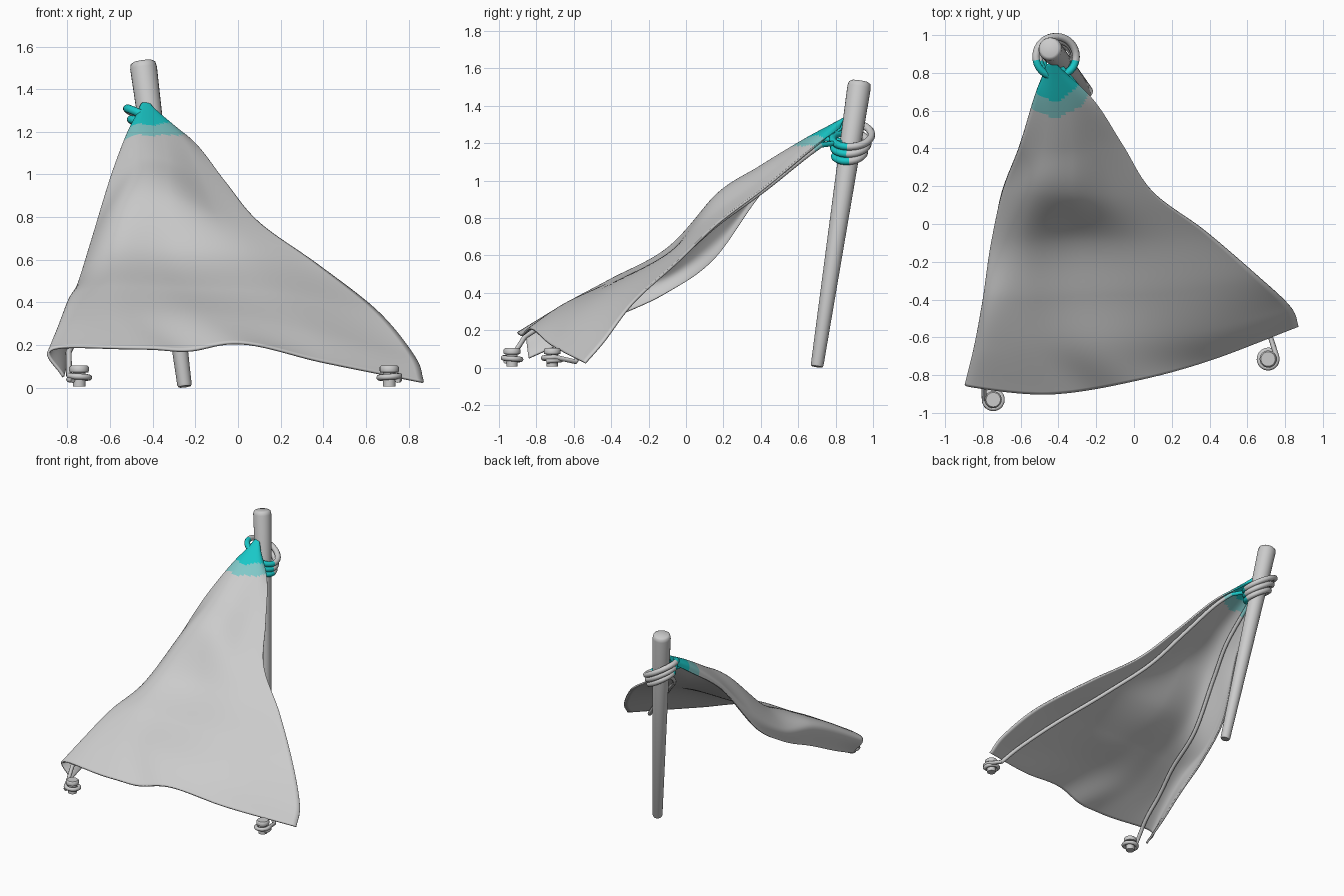
import bpy, bmesh, math
from mathutils import Vector

default_cube = bpy.data.objects.get("Cube")
if default_cube:
    bpy.data.objects.remove(default_cube, do_unlink=True)


def make_material(name, colour):
    mat = bpy.data.materials.new(name)
    mat.use_nodes = True
    mat.diffuse_color = (*colour, 1)
    mat.node_tree.nodes["Principled BSDF"].inputs["Base Color"].default_value = (*colour, 1)
    return mat


grey = make_material("light grey", (0.6, 0.6, 0.6))
teal = make_material("bright teal", (0.01, 0.58, 0.58))
pale_teal = make_material("pale teal", (0.22, 0.58, 0.58))
PALETTE = (grey, teal, pale_teal)
APEX = Vector((-0.43, 0.87, 1.3))


def apex_colour(point):
    """Teal patch around the tied corner, fading through a pale band."""
    offset = point - APEX
    offset.x *= 1.3
    distance = offset.length + 0.008 * math.sin(50 * point.x)
    if distance < 0.225:
        return 1
    return 2 if distance < 0.325 else 0


def paint(obj, rule):
    for mat in PALETTE:
        obj.data.materials.append(mat)
    for face in obj.data.polygons:
        face.material_index = rule(face.center)


def smooth(obj):
    bpy.ops.object.select_all(action='DESELECT')
    obj.select_set(True)
    bpy.context.view_layer.objects.active = obj
    bpy.ops.object.shade_smooth_by_angle(angle=math.radians(45))


def object_from_bmesh(name, bm):
    mesh = bpy.data.meshes.new(name)
    bmesh.ops.recalc_face_normals(bm, faces=bm.faces)
    bm.to_mesh(mesh)
    bm.free()
    obj = bpy.data.objects.new(name, mesh)
    bpy.context.collection.objects.link(obj)
    return obj


# Cloth cross-sections from the tied corner to the front hem; each runs from
# the hanging side flap, over the fold, across the sheet to the far edge
SECTIONS = [
    [(-.46, .83, 1.27), (-.46, .84, 1.3), (-.45, .85, 1.33), (-.43, .86, 1.34), (-.41, .84, 1.32), (-.39, .82, 1.28)],
    [(-.52, .68, 1.16), (-.51, .66, 1.2), (-.45, .64, 1.22), (-.36, .64, 1.21), (-.28, .65, 1.19), (-.21, .65, 1.15)],
    [(-.6, .42, .95), (-.58, .42, 1), (-.46, .4, 1.07), (-.33, .4, 1.06), (-.18, .41, 1), (-.06, .42, .96)],
    [(-.7, .15, .58), (-.67, .18, .72), (-.52, .18, .91), (-.33, .16, .91), (-.1, .16, .82), (.1, .17, .77)],
    [(-.74, -.12, .39), (-.74, -.1, .5), (-.58, -.1, .63), (-.3, -.08, .62), (.05, -.08, .61), (.38, -.04, .57)],
    [(-.77, -.4, .26), (-.785, -.4, .42), (-.6, -.4, .47), (-.25, -.38, .46), (.18, -.36, .44), (.66, -.28, .35)],
    [(-.8, -.64, .14), (-.83, -.65, .3), (-.6, -.66, .33), (-.17, -.64, .34), (.3, -.58, .28), (.83, -.44, .14)],
    [(-.82, -.84, .05), (-.87, -.86, .18), (-.45, -.9, .185), (0, -.83, .21), (.4, -.72, .12), (.87, -.54, .025)],
]


def spline(points, t):
    """Smooth curve through all points, with t counted in points."""
    last = len(points) - 1
    i = min(int(t), last - 1)
    f = t - i
    b, c = Vector(points[i]), Vector(points[i + 1])
    a = Vector(points[i - 1]) if i > 0 else 2 * b - c
    d = Vector(points[i + 2]) if i + 2 <= last else 2 * c - b
    return b + 0.5 * f * (c - a + f * (2 * a - 5 * b + 4 * c - d + f * (3 * (b - c) + d - a)))


def cloth_point(u, v):
    point = spline([spline(row, u) for row in SECTIONS], v)
    # Small sag in the middle of the front hem
    point.z -= 0.03 * (v / 7) ** 6 * math.exp(-((u - 2.5) / 0.3) ** 2)
    return point


# Draped cloth
STEP = 16
columns = (len(SECTIONS[0]) - 1) * STEP + 1
rows = (len(SECTIONS) - 1) * STEP + 1
bm = bmesh.new()
grid = [[bm.verts.new(cloth_point(i / STEP, j / STEP)) for i in range(columns)] for j in range(rows)]
for upper, lower in zip(grid, grid[1:]):
    for i in range(columns - 1):
        bm.faces.new((upper[i], lower[i], lower[i + 1], upper[i + 1]))
cloth = object_from_bmesh("cloth_sheet", bm)
paint(cloth, apex_colour)
thickness = cloth.modifiers.new("thickness", 'SOLIDIFY')
thickness.thickness = 0.012
thickness.offset = 0
smooth(cloth)


# Leaning support pole
def lathe(name, profile, base, axis, sides=24):
    """Stack rings of (radius, height) along an axis and cap the ends."""
    turn = Vector((0, 0, 1)).rotation_difference(axis)
    bm = bmesh.new()
    rings = []
    for radius, height in profile:
        angles = [2 * math.pi * k / sides for k in range(sides)]
        rings.append([bm.verts.new(base + turn @ Vector((radius * math.cos(a), radius * math.sin(a), height)))
                      for a in angles])
    for low, high in zip(rings, rings[1:]):
        for k in range(sides):
            n = (k + 1) % sides
            bm.faces.new((low[k], low[n], high[n], high[k]))
    bm.faces.new(rings[0])
    bm.faces.new(rings[-1])
    obj = object_from_bmesh(name, bm)
    obj.data.materials.append(grey)
    smooth(obj)


pole_base, pole_top = Vector((-.25, .7, .005)), Vector((-.447, .93, 1.53))
pole_axis = pole_top - pole_base
length = pole_axis.length
lathe("support_pole",
      [(.03, 0), (.034, .01), (.063, length - .03), (.058, length - .008), (.046, length)],
      pole_base, pole_axis)


# Ropes
def rope(name, points, radius, rule):
    curve = bpy.data.curves.new(name, 'CURVE')
    curve.dimensions = '3D'
    curve.bevel_depth = radius
    curve.bevel_resolution = 3
    curve.use_fill_caps = True
    line = curve.splines.new('POLY')
    line.points.add(len(points) - 1)
    for target, p in zip(line.points, points):
        target.co = (*p, 1)
    obj = bpy.data.objects.new(name, curve)
    bpy.context.collection.objects.link(obj)
    bpy.ops.object.select_all(action='DESELECT')
    obj.select_set(True)
    bpy.context.view_layer.objects.active = obj
    bpy.ops.object.convert(target='MESH')
    obj = bpy.context.view_layer.objects.active
    obj.data.materials.clear()
    paint(obj, rule)
    smooth(obj)


# Tilted coils lashed around the pole, the top one looser
coils = []
TURNS, PER_TURN = 3, 32
for k in range(TURNS * PER_TURN + 1):
    turn = k / PER_TURN
    angle = -math.pi / 2 + 2 * math.pi * turn
    centre = pole_base + pole_axis * ((1.13 + 0.045 * turn) / pole_top.z)
    out = Vector((math.cos(angle), math.sin(angle), -0.5 * math.cos(angle)))
    coils.append(centre + out * (0.075 + 0.012 * turn))
rope("pole_lashing", coils, 0.02, lambda p: 1 if p.y < 0.865 else 0)


# Ground pegs, each with a guy rope under the cloth that ends in a loop
def peg_and_rope(side, peg, column, inset, start_angle, spin):
    lathe(side + "_peg",
          [(.03, 0.005), (.03, .07), (.043, .072), (.045, .078), (.045, .096), (.038, .104)],
          Vector(peg), Vector((0, 0, 1)))
    path = [APEX + Vector((.01, 0, -.09))]
    for k in range(6, 67):
        v = k / 9.5
        path.append(cloth_point(column + inset * math.sin(math.pi * v / 7), v) - Vector((0, 0, 0.03)))
    for k in range(33):
        angle = start_angle + spin * 2 * math.pi * k / 28
        path.append(Vector((peg[0] + 0.047 * math.cos(angle), peg[1] + 0.047 * math.sin(angle),
                            0.056 - 0.02 * k / 32)))
    rope(side + "_guy_rope", path, 0.014, apex_colour)


peg_and_rope("right", (-.745, -.93, 0), 1.25, 0.45, math.pi, 1)
peg_and_rope("left", (.71, -.715, 0), 4.7, -0.3, 0.3, -1)
